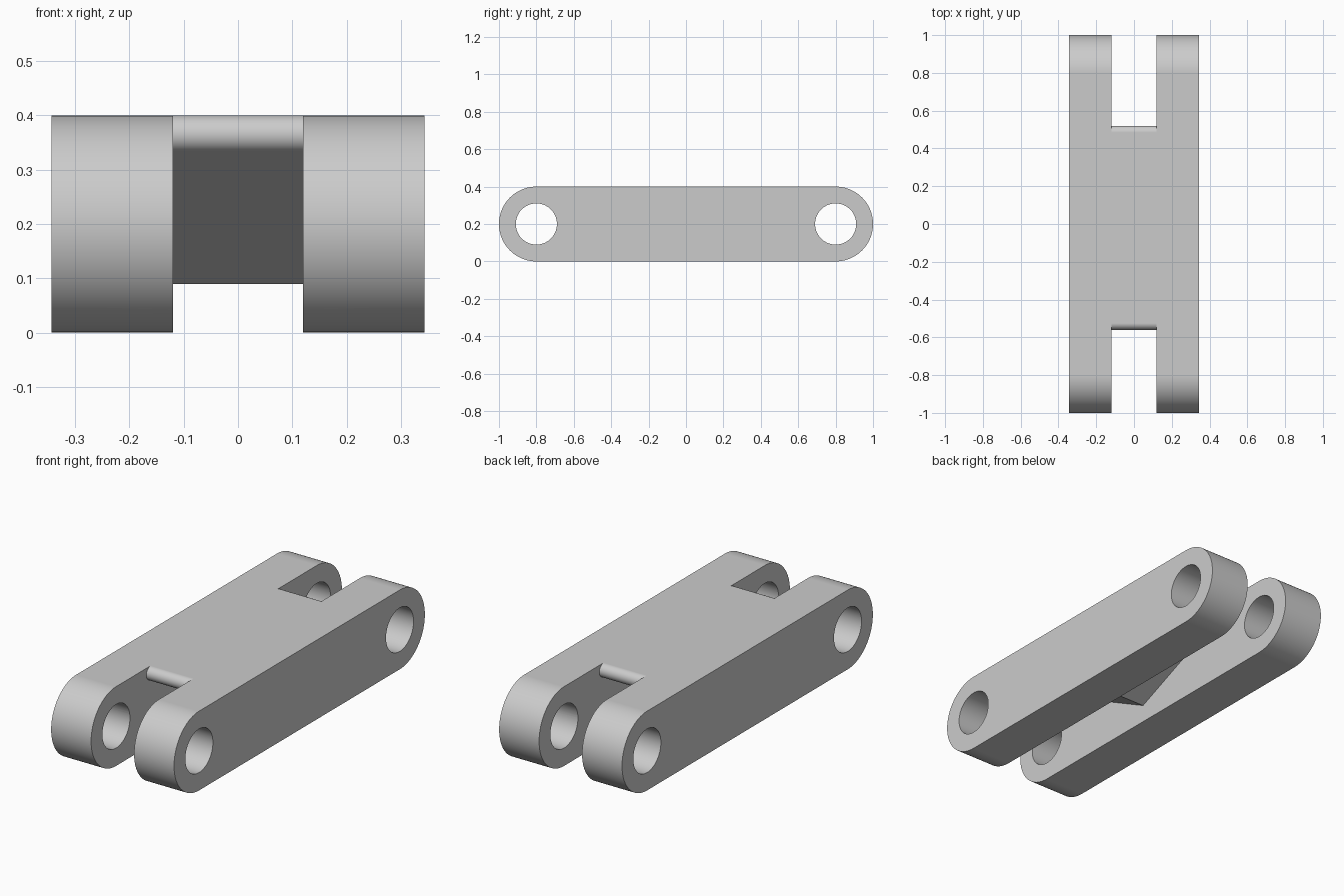
import bpy, bmesh
from math import sin, cos, pi, atan2

cube = bpy.data.objects.get("Cube")
if cube:
    bpy.data.objects.remove(cube)

HALF_WIDTH, SLOT = 0.343, 0.12
HEIGHT, PIN_Y, PIN_R = 0.4, 0.8, 0.11
END_R = HEIGHT / 2
NOSE_R = 0.035
NOSE_Z = HEIGHT - NOSE_R
APEX = (-0.075, 0.09)

grey = bpy.data.materials.new("plain grey")
grey.use_nodes = True
colour = (0.6, 0.6, 0.6, 1)
grey.diffuse_color = colour
grey.node_tree.nodes["Principled BSDF"].inputs["Base Color"].default_value = colour


def arc(cy, cz, r, start, end, steps):
    """Points on an arc in the side plane."""
    angles = [start + (end - start) * i / steps for i in range(steps + 1)]
    return [(cy + r * cos(a), cz + r * sin(a)) for a in angles]


def prism(name, loops, half):
    """Side profile, with inner loops as holes, extruded across x."""
    bm = bmesh.new()
    edges = []
    for loop in loops:
        vs = [bm.verts.new((-half, y, z)) for y, z in loop]
        edges += [bm.edges.new((vs[i - 1], vs[i])) for i in range(len(vs))]
    bmesh.ops.triangle_fill(bm, edges=edges, use_beauty=True)
    out = bmesh.ops.extrude_face_region(bm, geom=bm.faces[:])
    moved = [v for v in out["geom"] if isinstance(v, bmesh.types.BMVert)]
    bmesh.ops.translate(bm, verts=moved, vec=(2 * half, 0, 0))
    bmesh.ops.recalc_face_normals(bm, faces=bm.faces[:])
    mesh = bpy.data.meshes.new(name)
    bm.to_mesh(mesh)
    bm.free()
    mesh.materials.append(grey)
    ob = bpy.data.objects.new(name, mesh)
    bpy.context.collection.objects.link(ob)
    return ob


# Round-ended link body with a pin hole at each end
outline = (arc(PIN_Y, END_R, END_R, -pi / 2, pi / 2, 48)
           + arc(-PIN_Y, END_R, END_R, pi / 2, 1.5 * pi, 48))
holes = [arc(s * PIN_Y, END_R, PIN_R, 0, 2 * pi, 64)[:-1] for s in (-1, 1)]
link = prism("double_fork_link", [outline] + holes, HALF_WIDTH)

# Slot cutter wraps around the central web: round noses and a V underside
back_y, front_y = 0.485, -0.525


def underside_angle(cy):
    """Tilt of the line from the apex that is tangent to a nose."""
    dy, dz = abs(cy - APEX[0]), NOSE_Z - APEX[1]
    tilt = atan2(dz, dy)
    return tilt + math_asin(NOSE_R / (dy * dy + dz * dz) ** 0.5)


def math_asin(v):
    return atan2(v, (1 - v * v) ** 0.5)


back_tilt, front_tilt = underside_angle(back_y), underside_angle(front_y)
# The underside lies below each nose centre, so the tangent is the steeper-offset one
back_tilt -= 2 * math_asin(NOSE_R / ((back_y - APEX[0]) ** 2 + (NOSE_Z - APEX[1]) ** 2) ** 0.5)
front_tilt -= 2 * math_asin(NOSE_R / ((front_y - APEX[0]) ** 2 + (NOSE_Z - APEX[1]) ** 2) ** 0.5)
web_edge = (arc(back_y, NOSE_Z, NOSE_R, pi / 2, -pi / 2 + back_tilt, 16)
            + [APEX]
            + arc(front_y, NOSE_Z, NOSE_R, 1.5 * pi - front_tilt, pi / 2, 16))
frame = [(front_y, 0.5), (-1.1, 0.5), (-1.1, -0.1), (1.1, -0.1), (1.1, 0.5), (back_y, 0.5)]
cutter = prism("slot_cutter", [web_edge + frame], SLOT)
cutter.hide_render = True

cut = link.modifiers.new("slots", "BOOLEAN")
cut.operation = "DIFFERENCE"
cut.solver = "EXACT"
cut.object = cutter
bpy.ops.object.select_all(action="DESELECT")
link.select_set(True)
bpy.context.view_layer.objects.active = link
bpy.ops.object.modifier_apply(modifier=cut.name)
bpy.data.objects.remove(cutter)

# Smooth round surfaces, crisp edges, flat sides
bpy.ops.object.shade_smooth_by_angle(angle=pi / 6)
weighted = link.modifiers.new("flat sides", "WEIGHTED_NORMAL")
weighted.keep_sharp = True
